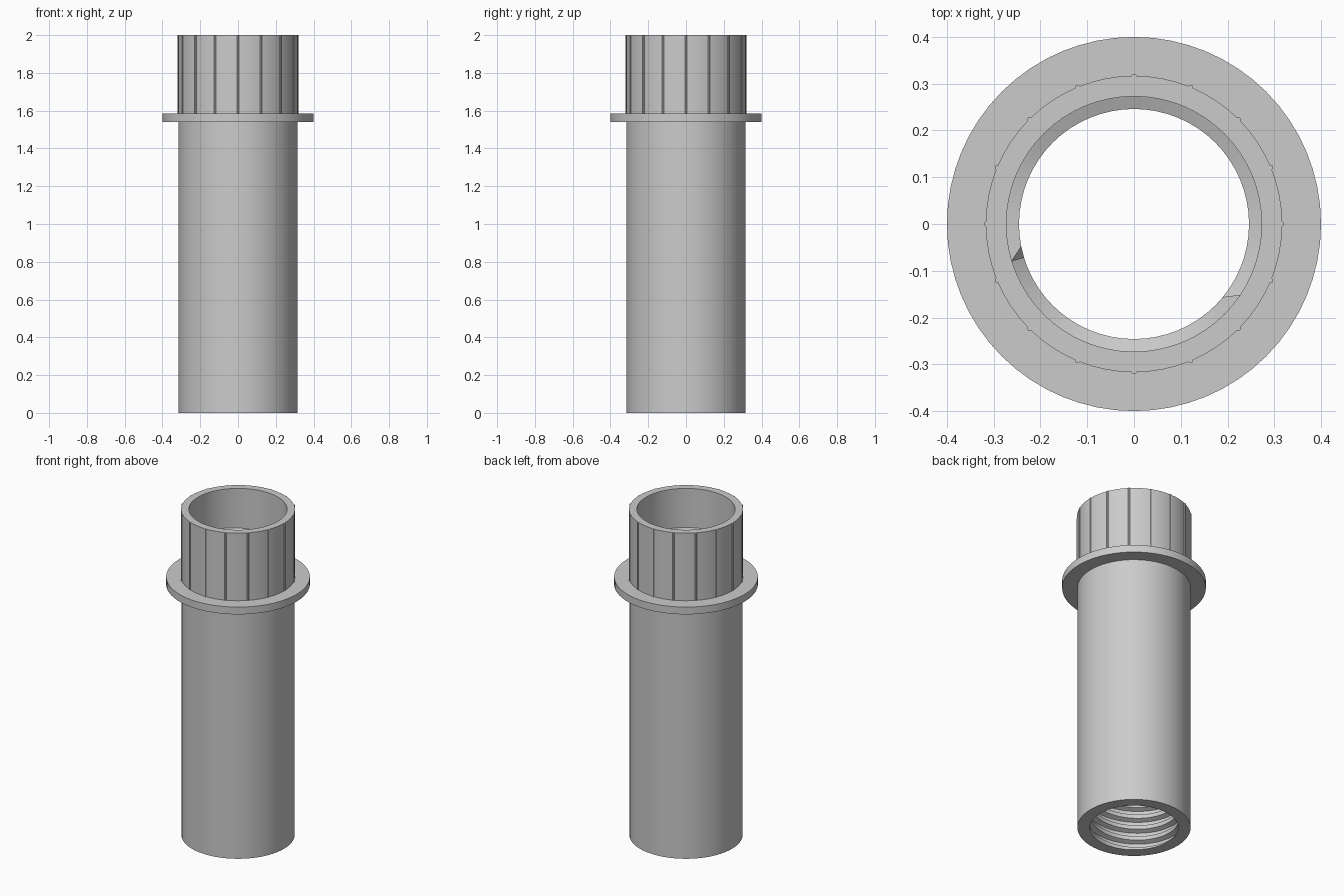
import bpy, bmesh, math

if "Cube" in bpy.data.objects:
    bpy.data.objects.remove(bpy.data.objects["Cube"], do_unlink=True)

SEG = 64
BODY_R, NECK_R, FLANGE_R = 0.315, 0.317, 0.40
CREST_R, ROOT_R = 0.246, 0.273
FLANGE_LOW, FLANGE_TOP, HEIGHT = 1.54, 1.585, 2.0
THREAD_TOP, PITCH = 1.76, 0.07

grey = bpy.data.materials.new("plain_grey")
grey.use_nodes = True
colour = (0.6, 0.6, 0.6, 1)
grey.diffuse_color = colour
grey.node_tree.nodes["Principled BSDF"].inputs["Base Color"].default_value = colour


def finish(bm, name, smooth_angle):
    bmesh.ops.remove_doubles(bm, verts=bm.verts, dist=0.0002)
    bmesh.ops.recalc_face_normals(bm, faces=bm.faces)
    mesh = bpy.data.meshes.new(name)
    bm.to_mesh(mesh)
    bm.free()
    mesh.materials.append(grey)
    obj = bpy.data.objects.new(name, mesh)
    bpy.context.collection.objects.link(obj)
    bpy.ops.object.select_all(action='DESELECT')
    obj.select_set(True)
    bpy.context.view_layer.objects.active = obj
    bpy.ops.object.shade_smooth_by_angle(angle=math.radians(smooth_angle))
    return obj


def sweep(bm, rows):
    """Skin a list of rows, each a list of (radius, angle, z)."""
    grid = [[bm.verts.new((r * math.sin(a), -r * math.cos(a), z)) for r, a, z in row]
            for row in rows]
    for low, high in zip(grid, grid[1:]):
        for i in range(len(low) - 1):
            bm.faces.new((low[i], low[i + 1], high[i + 1], high[i]))


angles = [math.tau * i / SEG for i in range(SEG + 1)]

# Outer shell: bottom rim, body, flange, neck, top rim and smooth upper bore
profile = [(CREST_R, 0), (BODY_R, 0), (BODY_R, FLANGE_LOW), (FLANGE_R, FLANGE_LOW),
           (FLANGE_R, FLANGE_TOP), (NECK_R, FLANGE_TOP), (NECK_R, HEIGHT),
           (ROOT_R, HEIGHT), (ROOT_R, THREAD_TOP)]
bm = bmesh.new()
sweep(bm, [[(r, a, z) for a in angles] for r, z in profile])

# Internal screw thread: trapezoid section following a helix, trimmed at both ends
section = [(CREST_R, 0), (CREST_R, 0.35), (ROOT_R, 0.5), (ROOT_R, 0.85)]


def thread_point(r, a, z):
    if z <= 0:
        return CREST_R, a, 0
    if z >= THREAD_TOP:
        return ROOT_R, a, THREAD_TOP
    return r, a, z


rows = []
for turn in range(-2, int(THREAD_TOP / PITCH) + 2):
    for r, step in section:
        rows.append([thread_point(r, a, PITCH * (turn + step + a / math.tau))
                     for a in angles])
sweep(bm, rows)
finish(bm, "threaded_sleeve", 25)

# Slim grip ribs around the neck
bm = bmesh.new()
for i in range(16):
    turn = math.tau * i / 16
    half = 0.005 / NECK_R
    outline = [(NECK_R - 0.004, -half), (NECK_R + 0.002, -half),
               (NECK_R + 0.004, -half * 0.5), (NECK_R + 0.004, half * 0.5),
               (NECK_R + 0.002, half), (NECK_R - 0.004, half)]
    rings = [[bm.verts.new((r * math.sin(turn + a), -r * math.cos(turn + a), z))
              for r, a in outline] for z in (FLANGE_TOP, HEIGHT)]
    for j in range(len(outline)):
        k = (j + 1) % len(outline)
        bm.faces.new((rings[0][j], rings[0][k], rings[1][k], rings[1][j]))
    bm.faces.new(rings[0])
    bm.faces.new(rings[1])
finish(bm, "grip_ribs", 20)
